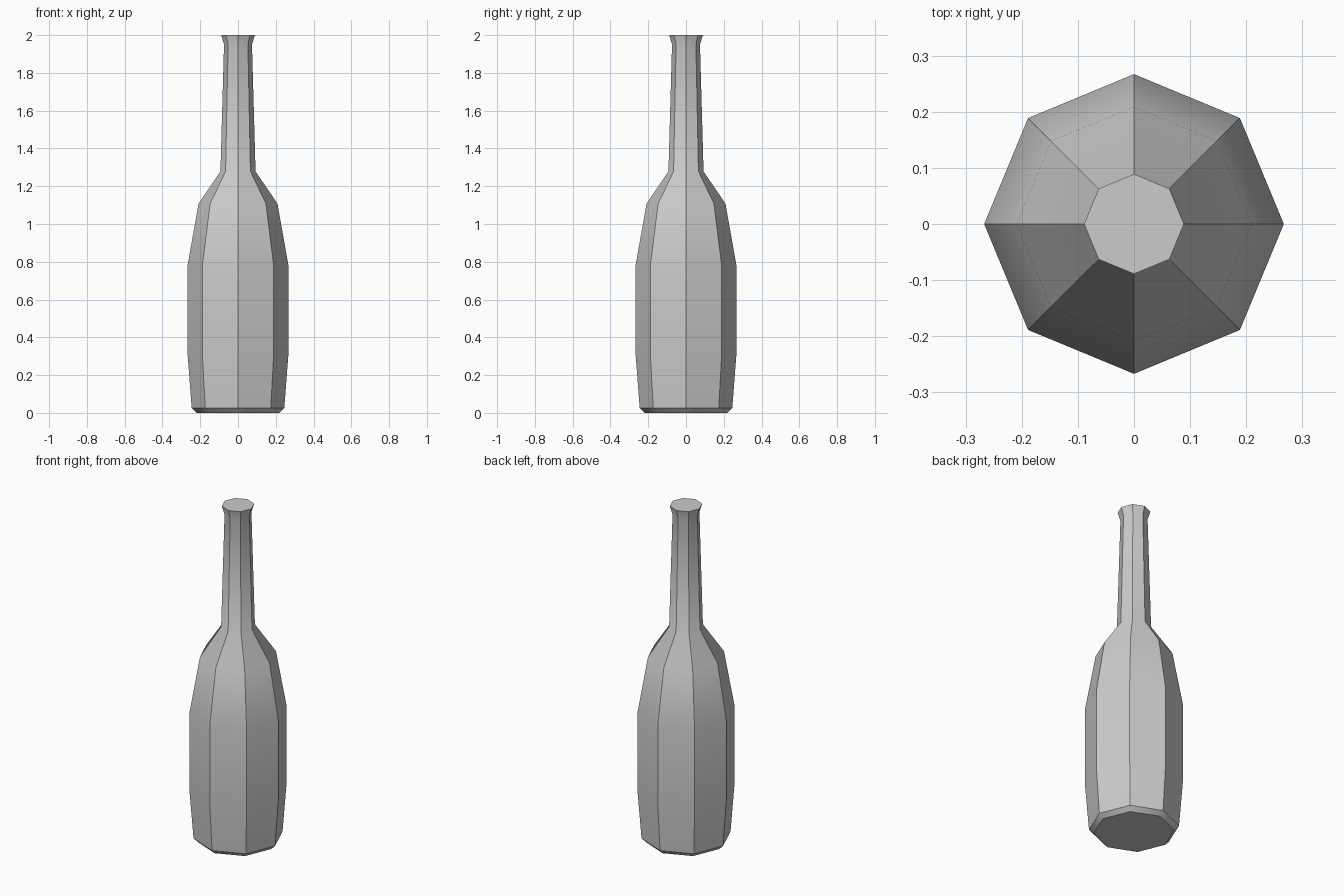
import bpy, bmesh
from math import cos, sin, pi, radians

if "Cube" in bpy.data.objects:
    bpy.data.objects.remove(bpy.data.objects["Cube"])

SIDES = 8

# Bottle outline: (corner radius, height) from base to lip
profile = [(0.22, 0.0), (0.245, 0.025), (0.267, 0.31), (0.267, 0.78),
           (0.209, 1.108), (0.093, 1.278), (0.074, 1.95), (0.089, 2.0)]

bm = bmesh.new()
rings = [[bm.verts.new((r * cos(2 * pi * i / SIDES), r * sin(2 * pi * i / SIDES), z))
          for i in range(SIDES)] for r, z in profile]

# Side panels
for low, high in zip(rings, rings[1:]):
    for i in range(SIDES):
        j = (i + 1) % SIDES
        bm.faces.new((low[i], low[j], high[j], high[i]))

# Closed base and mouth
bm.faces.new(rings[0][::-1])
bm.faces.new(rings[-1])

mesh = bpy.data.meshes.new("bottle")
bm.to_mesh(mesh)
bm.free()
bottle = bpy.data.objects.new("bottle", mesh)
bpy.context.collection.objects.link(bottle)

# Crisp facets between the sides, soft bends along the height
bpy.context.view_layer.objects.active = bottle
bottle.select_set(True)
bpy.ops.object.shade_smooth_by_angle(angle=radians(35))
